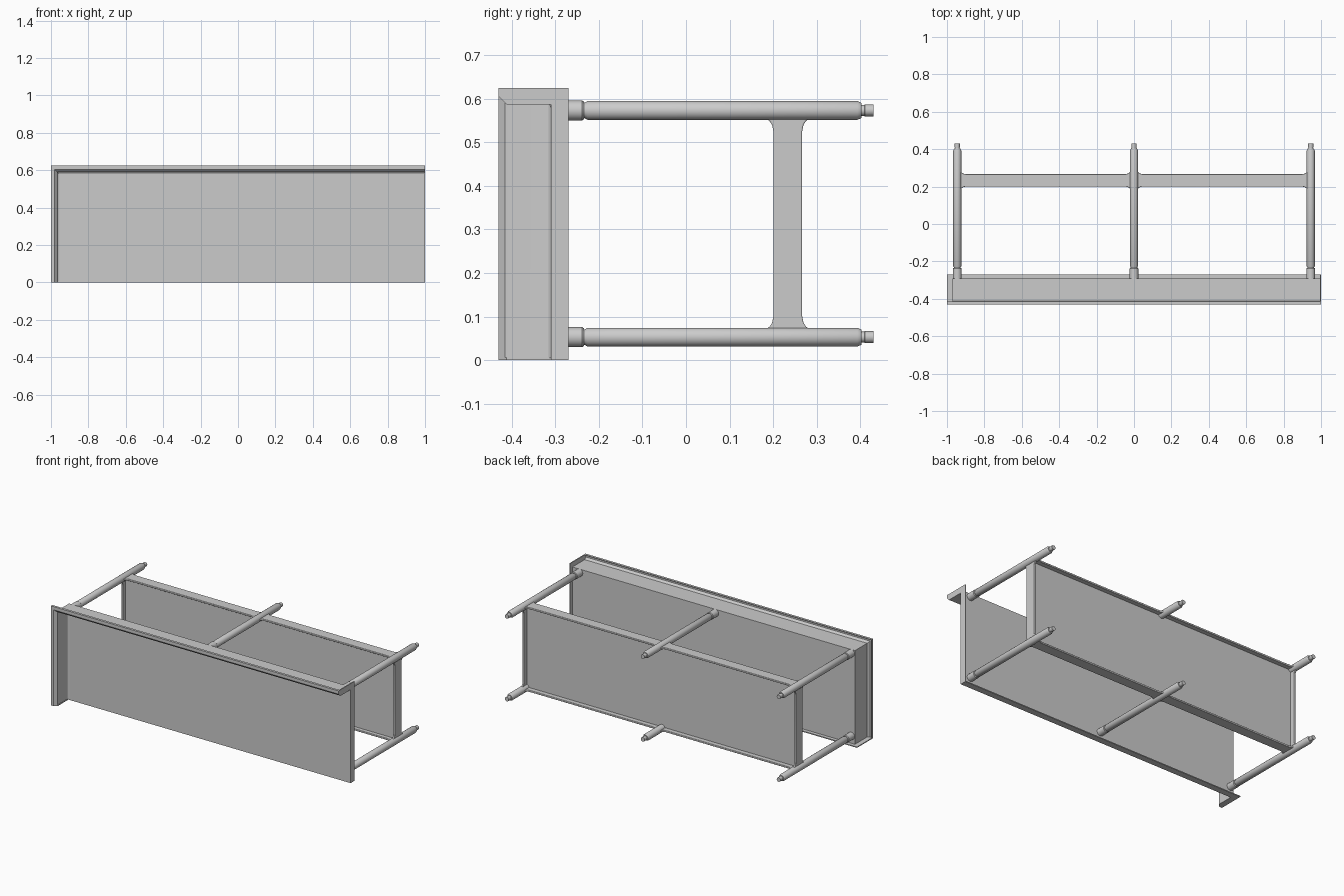
import bpy, bmesh, math
from mathutils import Vector

if "Cube" in bpy.data.objects:
    bpy.data.objects.remove(bpy.data.objects["Cube"])


def finish(name, bm, bevel=0.0, angle=35):
    bmesh.ops.recalc_face_normals(bm, faces=bm.faces)
    me = bpy.data.meshes.new(name)
    bm.to_mesh(me)
    bm.free()
    ob = bpy.data.objects.new(name, me)
    bpy.context.collection.objects.link(ob)
    if bevel:
        m = ob.modifiers.new("bevel", 'BEVEL')
        m.width, m.segments, m.limit_method = bevel, 3, 'ANGLE'
    bpy.ops.object.select_all(action='DESELECT')
    ob.select_set(True)
    bpy.context.view_layer.objects.active = ob
    bpy.ops.object.shade_smooth_by_angle(angle=math.radians(angle))
    return ob


def box(name, lo, hi):
    bm = bmesh.new()
    bmesh.ops.create_cube(bm, size=1)
    for v in bm.verts:
        v.co = Vector([lo[i] + (v.co[i] + 0.5) * (hi[i] - lo[i]) for i in range(3)])
    return finish(name, bm)


def plate(name, pts, offset, bevel=0.0):
    """Flat polygon of 3D points, extruded by the offset vector."""
    bm = bmesh.new()
    f = bm.faces.new([bm.verts.new(p) for p in pts])
    ext = bmesh.ops.extrude_face_region(bm, geom=[f], use_keep_orig=True)
    bmesh.ops.translate(bm, vec=offset,
                        verts=[g for g in ext["geom"] if isinstance(g, bmesh.types.BMVert)])
    return finish(name, bm, bevel)


def lathe(name, profile, x, z, sides=28):
    """Profile of (y, radius) turned around a line parallel to y."""
    bm = bmesh.new()
    rings = []
    for y, r in profile:
        rings.append([bm.verts.new((x + r * math.cos(2 * math.pi * i / sides), y,
                                    z + r * math.sin(2 * math.pi * i / sides)))
                      for i in range(sides)])
    for a, b in zip(rings, rings[1:]):
        for i in range(sides):
            j = (i + 1) % sides
            bm.faces.new((a[i], a[j], b[j], b[i]))
    bm.faces.new(rings[0])
    bm.faces.new(rings[-1])
    return finish(name, bm)


WALL_X, WALL_Z = -0.965, 0.59      # inner faces of the two raised splashes
LEG_X, LEG_Z = (-0.945, 0.0, 0.945), (0.053, 0.573)

# worktop sheet with its turned edges
box("worktop", (-0.955, -0.31, 0), (1, -0.292, 0.58))
box("worktop_front_edge", (-1, -0.31, 0), (1, -0.27, 0.006))
box("worktop_side_edge", (0.994, -0.31, 0), (1, -0.27, 0.59))

# raised splash along the back and left side: one closed sheet profile
# (offset, y), swept round the mitred corner
T = 0.005                           # sheet thickness
arc = [(-0.01 + 0.01 * math.sin(a), -0.32 + 0.01 * math.cos(a))
       for a in (math.pi / 8 * i for i in range(5))]
inner = arc + [(0, -0.415), (0.015, -0.43), (0.035, -0.43), (0.035, -0.415)]
outer = [(0.035 - T, -0.415), (0.035 - T, -0.43 + T), (0.017, -0.43 + T),
         (T, -0.413), (T, -0.292), (-0.01, -0.292)]
profile = inner + outer
bm = bmesh.new()
rows = [[bm.verts.new(p) for p in ((0.995, y, WALL_Z + d), (WALL_X - d, y, WALL_Z + d),
                                   (WALL_X - d, y, 0.005))] for d, y in profile]
for a, b in zip(rows, rows[1:] + rows[:1]):
    for i in range(2):
        bm.faces.new((a[i], a[i + 1], b[i + 1], b[i]))
finish("splash", bm, angle=15)

# caps closing the two open ends of the splash
cap = [(-0.003, -0.27), (-0.003, -0.412), (0.015, -0.43), (0.035, -0.43), (0.035, -0.27)]
plate("splash_right_cap", [(1, y, WALL_Z + d) for d, y in cap], (-0.006, 0, 0))
plate("splash_front_cap", [(WALL_X - d, y, 0) for d, y in cap], (0, 0, 0.006))

# legs with sockets and adjustable feet
for x in LEG_X:
    for z in LEG_Z:
        lathe("leg_socket", [(-0.293, 0.023), (-0.238, 0.023), (-0.234, 0.020)], x, z)
        lathe("leg", [(-0.24, 0.017), (-0.232, 0.018), (-0.226, 0.0215), (0.393, 0.0215),
                      (0.399, 0.019), (0.403, 0.017)], x, z)
        lathe("foot", [(0.40, 0.0125), (0.409, 0.0125), (0.41, 0.014),
                       (0.43, 0.0135)], x, z, 12)

# lower shelf panel
box("shelf_panel", (-0.94, 0.224, 0.056), (0.94, 0.238, 0.57))

# shelf rails, flaring where they meet the legs
MID = 0.2335
FLARE = [(0, 0.050), (0.006, 0.042), (0.015, 0.036), (0.03, 0.033)]


def rail_outline(start, end):
    top = [(start + s, h) for s, h in FLARE] + [(end - s, h) for s, h in reversed(FLARE)]
    return [(s, MID + h) for s, h in top] + [(s, MID - h) for s, h in reversed(top)]


R = 0.006                           # half thickness of a rail
for z in LEG_Z:
    for a, b in zip(LEG_X, LEG_X[1:]):
        plate("shelf_long_rail", [(s, y, z - R) for s, y in rail_outline(a + 0.018, b - 0.018)],
              (0, 0, 2 * R), 0.003)
for x in (LEG_X[0], LEG_X[2]):
    plate("shelf_end_rail", [(x - R, y, s) for s, y in
                             rail_outline(LEG_Z[0] + 0.018, LEG_Z[1] - 0.018)],
          (2 * R, 0, 0), 0.003)
